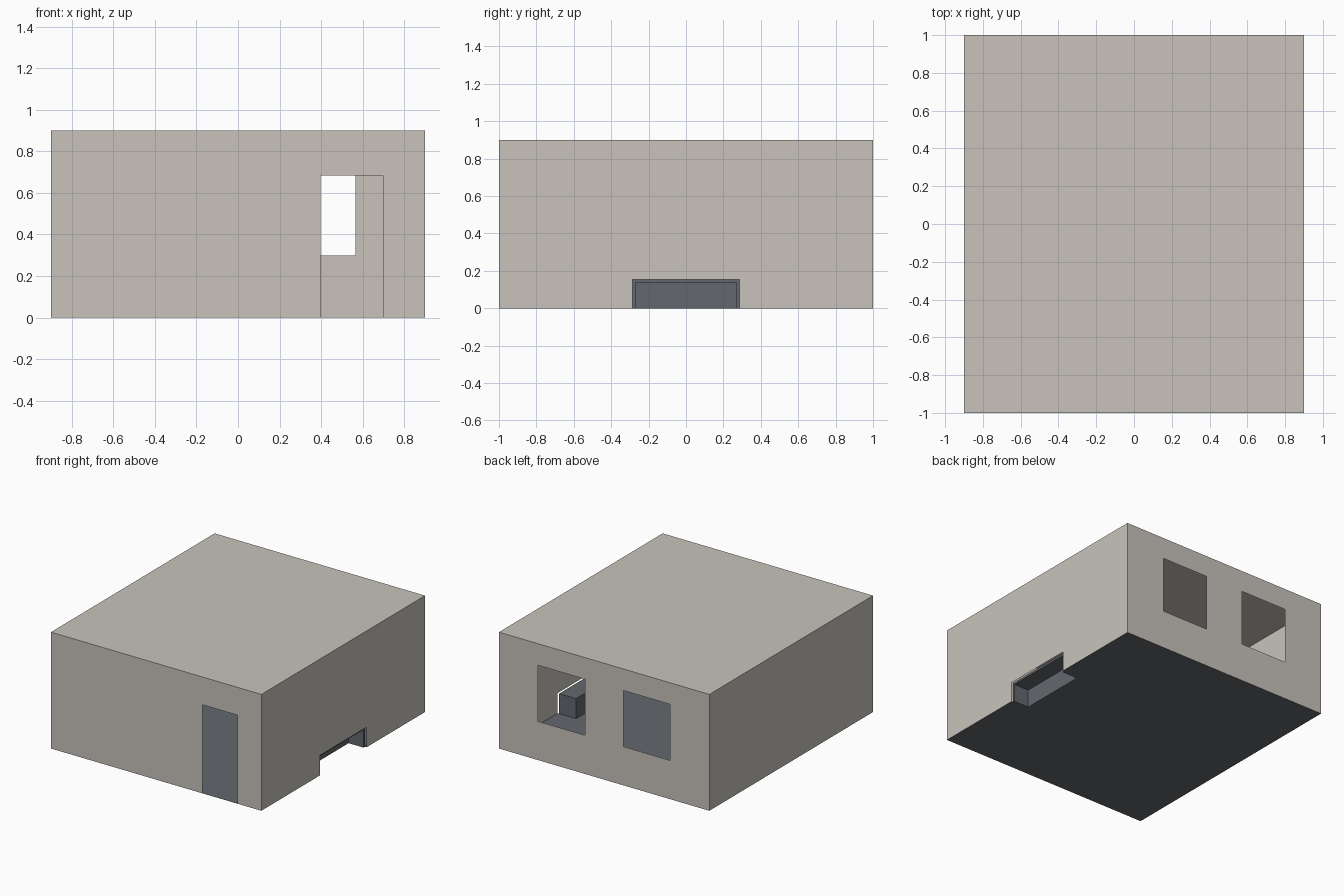
import bpy
import bmesh
from mathutils import Vector

default = bpy.data.objects.get("Cube")
if default:
    bpy.data.objects.remove(default, do_unlink=True)


def make_material(name, rgb):
    mat = bpy.data.materials.new(name)
    mat.use_nodes = True
    colour = (*rgb, 1.0)
    mat.diffuse_color = colour
    mat.node_tree.nodes["Principled BSDF"].inputs["Base Color"].default_value = colour
    return mat


PLASTER = make_material("warm plaster", (0.58, 0.55, 0.50))
SLATE = make_material("slate grey", (0.125, 0.14, 0.155))

HX, HY, H = 0.9, 1.0, 0.9          # half width, half depth, height
NICHE, NICHE_H = 0.285, 0.155      # niche half width and height
BACK_X, MOUTH_X = 0.742, 0.886     # inner and outer ends of the niche cover


def finish(name, bm, mat):
    mesh = bpy.data.meshes.new(name)
    bm.to_mesh(mesh)
    bm.free()
    mesh.materials.append(mat)
    obj = bpy.data.objects.new(name, mesh)
    bpy.context.collection.objects.link(obj)
    return obj


def panel(name, origin, u, v, size, mat, holes=()):
    """Thin sheet spanned by u and v, with rectangular openings (u0, u1, v0, v1)."""
    origin, u, v = Vector(origin), Vector(u), Vector(v)
    us = sorted({0, size[0], *[e for h in holes for e in h[:2]]})
    vs = sorted({0, size[1], *[e for h in holes for e in h[2:]]})
    bm = bmesh.new()
    for a, b in zip(us, us[1:]):
        for c, d in zip(vs, vs[1:]):
            mu, mv = (a + b) / 2, (c + d) / 2
            if any(h[0] < mu < h[1] and h[2] < mv < h[3] for h in holes):
                continue
            corners = ((a, c), (b, c), (b, d), (a, d))
            bm.faces.new([bm.verts.new(origin + u * p + v * q) for p, q in corners])
    bmesh.ops.remove_doubles(bm, verts=bm.verts, dist=0.0001)
    return finish(name, bm, mat)


def box(name, low, high, mat):
    bm = bmesh.new()
    bmesh.ops.create_cube(bm, size=1)
    low, high = Vector(low), Vector(high)
    bmesh.ops.scale(bm, vec=high - low, verts=bm.verts)
    bmesh.ops.translate(bm, vec=(low + high) / 2, verts=bm.verts)
    return finish(name, bm, mat)


X, Y, Z = (1, 0, 0), (0, 1, 0), (0, 0, 1)

# Front wall with the doorway
panel("front_wall", (-HX, -HY, 0), X, Z, (2 * HX, H), PLASTER,
      [(HX + 0.397, HX + 0.697, 0, 0.685)])

# Back wall with two matching windows
panel("back_wall", (HX, HY, 0), (-1, 0, 0), Z, (2 * HX, H), PLASTER,
      [(HX + s - 0.2, HX + s + 0.2, 0.30, 0.733) for s in (-0.365, 0.365)])

# Side walls; the left one has a low niche opening
panel("left_wall", (HX, -HY, 0), Y, Z, (2 * HY, H), PLASTER,
      [(HY - NICHE, HY + NICHE, 0, NICHE_H)])
panel("right_wall", (-HX, HY, 0), (0, -1, 0), Z, (2 * HY, H), PLASTER)

# Flat roof
panel("roof", (-HX, -HY, H), X, Y, (2 * HX, 2 * HY), PLASTER)

# Floor, notched under the niche
panel("floor", (-HX, HY, 0), X, (0, -1, 0), (2 * HX, 2 * HY), SLATE,
      [(HX + BACK_X, 2 * HX, HY - NICHE, HY + NICHE)])

# Hollow niche cover standing inside the room
T = 0.016
box("niche_top", (BACK_X, -NICHE, NICHE_H - T), (MOUTH_X, NICHE, NICHE_H), SLATE)
box("niche_back", (BACK_X, T - NICHE, 0), (BACK_X + T, NICHE - T, NICHE_H - T), SLATE)
for side, y in (("left", NICHE - T), ("right", -NICHE)):
    box("niche_side_" + side, (BACK_X, y, 0), (MOUTH_X, y + T, NICHE_H - T), SLATE)
